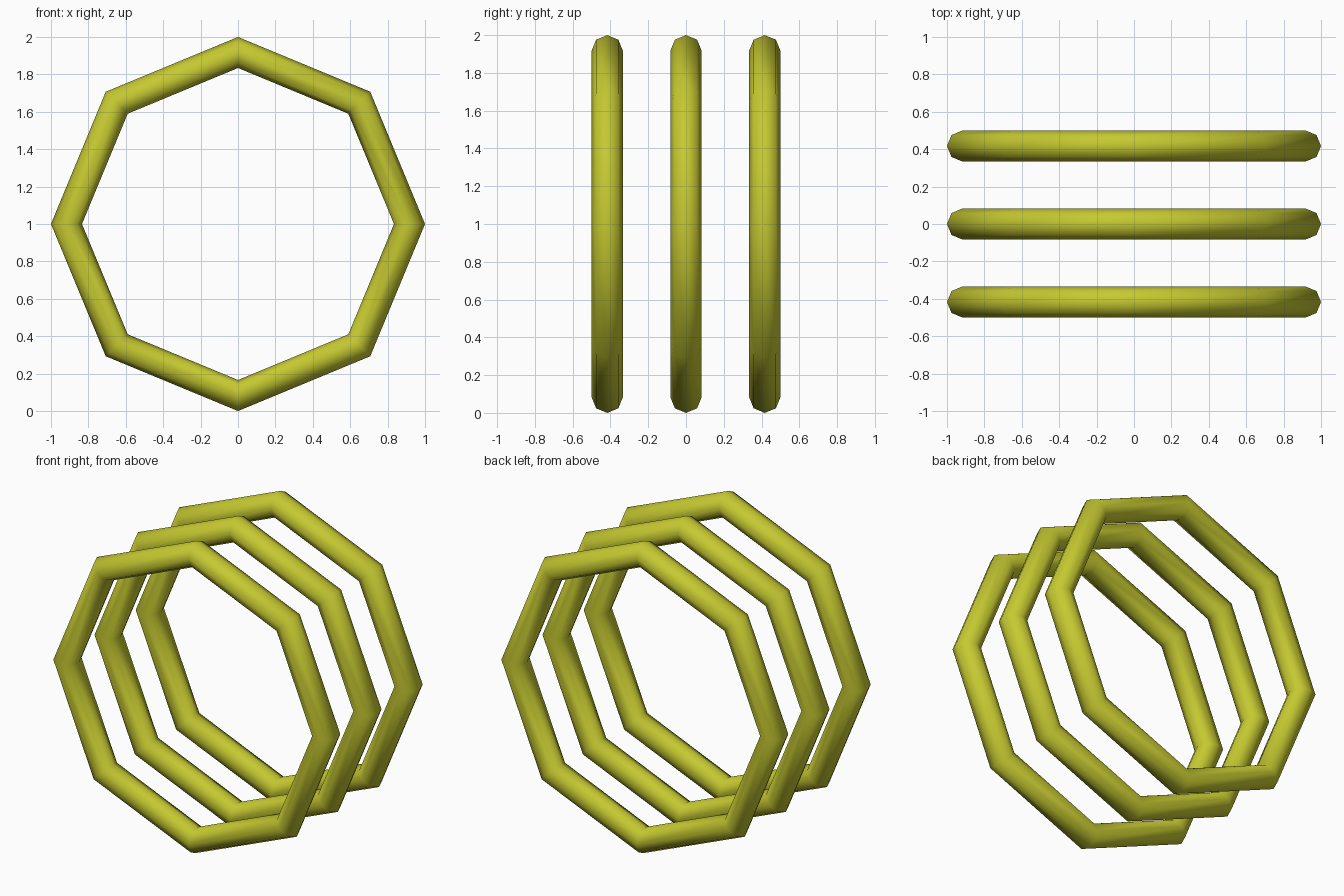
import bpy
import math

if "Cube" in bpy.data.objects:
    bpy.data.objects.remove(bpy.data.objects["Cube"])

TUBE = 0.083       # tube radius
SPACING = 0.417    # distance between rings along y

mat = bpy.data.materials.new("yellow_green")
mat.diffuse_color = (0.56, 0.58, 0.03, 1)
mat.use_nodes = True
mat.node_tree.nodes["Principled BSDF"].inputs["Base Color"].default_value = mat.diffuse_color


def ring(name, y):
    # octagonal ring with an eight-sided tube, standing upright
    bpy.ops.mesh.primitive_torus_add(
        major_segments=8, minor_segments=8,
        major_radius=1 - TUBE, minor_radius=TUBE,
        location=(0, y, 1), rotation=(math.pi / 2, 0, 0))
    obj = bpy.context.object
    obj.name = name
    obj.data.materials.append(mat)
    bpy.ops.object.shade_smooth()


# three identical rings in a row, front to back
for name, i in (("front_ring", -1), ("middle_ring", 0), ("back_ring", 1)):
    ring(name, i * SPACING)
